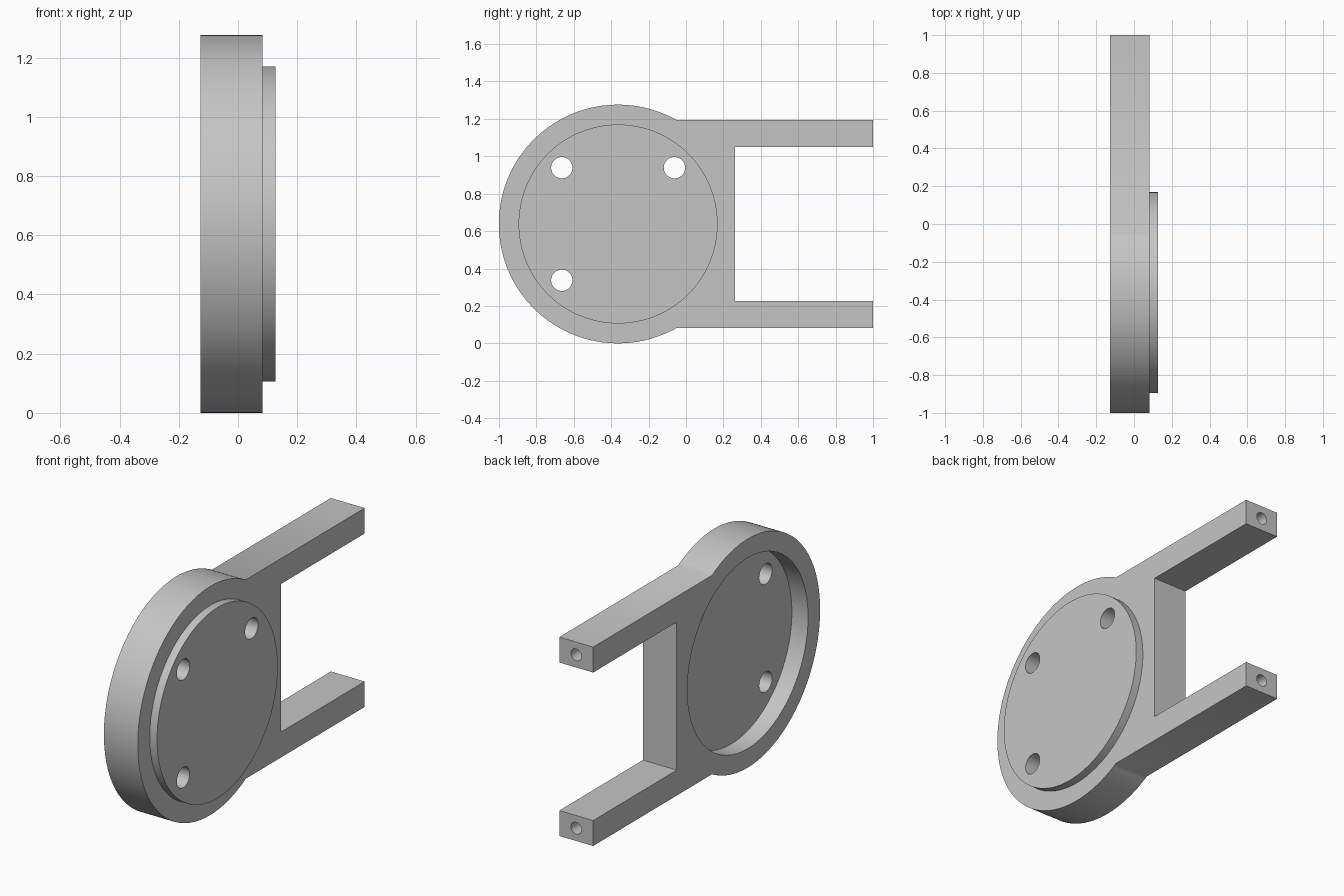
import bpy, bmesh, math
from mathutils import Matrix

if "Cube" in bpy.data.objects:
    bpy.data.objects.remove(bpy.data.objects["Cube"])

# Main dimensions
CY, CZ, R = -0.363, 0.638, 0.638       # disc centre and radius
X_BACK, X_FACE, X_BOSS = -0.127, 0.082, 0.127
X_MID = (X_BACK + X_FACE) / 2
BOSS_R = 0.532
RECESS_DEPTH = 0.1
ARM_OUT, ARM_IN = 0.555, 0.413         # arm faces, measured from the centre height
Y_WEB, Y_END = 0.263, 1.0

grey = bpy.data.materials.new("light grey")
grey.use_nodes = True
colour = (0.56, 0.56, 0.56, 1)
grey.diffuse_color = colour
grey.node_tree.nodes["Principled BSDF"].inputs["Base Color"].default_value = colour


def finish(bm, name):
    bmesh.ops.recalc_face_normals(bm, faces=bm.faces)
    mesh = bpy.data.meshes.new(name)
    bm.to_mesh(mesh)
    bm.free()
    mesh.materials.append(grey)
    obj = bpy.data.objects.new(name, mesh)
    bpy.context.collection.objects.link(obj)
    return obj


def cylinder(name, axis, start, end, radius, centre, sides):
    """Cylinder along X or Y; centre holds the other two coordinates."""
    bm = bmesh.new()
    bmesh.ops.create_cone(bm, cap_ends=True, segments=sides, radius1=radius,
                          radius2=radius, depth=end - start)
    mid = (start + end) / 2
    if axis == 'X':
        place = Matrix.Translation((mid, *centre)) @ Matrix.Rotation(math.pi / 2, 4, 'Y')
    else:
        place = Matrix.Translation((centre[0], mid, centre[1])) @ Matrix.Rotation(math.pi / 2, 4, 'X')
    bm.transform(place)
    return finish(bm, name)


def combine(target, tool, operation):
    """Apply a boolean and remove the tool object."""
    tool.hide_render = True
    mod = target.modifiers.new(operation, 'BOOLEAN')
    mod.operation = operation
    mod.solver = 'EXACT'
    mod.object = tool
    bpy.context.view_layer.objects.active = target
    bpy.ops.object.modifier_apply(modifier=mod.name)
    bpy.data.objects.remove(tool)


# Bracket outline: round disc running into a two-armed fork
join = math.asin(ARM_OUT / R)
steps = 120
outline = []
for i in range(steps + 1):
    a = join + (2 * math.pi - 2 * join) * i / steps
    outline.append((CY + R * math.cos(a), CZ + R * math.sin(a)))
fork = [(Y_END, -ARM_OUT), (Y_END, -ARM_IN), (Y_WEB, -ARM_IN)]
outline += [(y, CZ + z) for y, z in fork]
outline += [(y, CZ - z) for y, z in reversed(fork)]

bm = bmesh.new()
face = bm.faces.new([bm.verts.new((X_BACK, y, z)) for y, z in outline])
side = bmesh.ops.extrude_face_region(bm, geom=[face])["geom"]
bmesh.ops.translate(bm, vec=(X_FACE - X_BACK, 0, 0),
                    verts=[v for v in side if isinstance(v, bmesh.types.BMVert)])
bracket = finish(bm, "fork_bracket")

# Raised round boss on one side, shallow round recess on the other
combine(bracket, cylinder("boss", 'X', X_MID + 0.05, X_BOSS, BOSS_R, (CY, CZ), 128), 'UNION')
combine(bracket, cylinder("recess", 'X', X_BACK - 0.1, X_BACK + RECESS_DEPTH,
                          BOSS_R, (CY, CZ), 128), 'DIFFERENCE')

# Four bolt holes through the disc
for sy in (-1, 1):
    for sz in (-1, 1):
        hole = cylinder("bolt_hole", 'X', -0.4, 0.4, 0.057,
                        (CY + sy * 0.301, CZ + sz * 0.301), 40)
        combine(bracket, hole, 'DIFFERENCE')

# Blind screw hole in the end of each arm
for sz in (-1, 1):
    hole = cylinder("screw_hole", 'Y', Y_END - 0.25, Y_END + 0.1, 0.033,
                    (X_MID, CZ + sz * (ARM_OUT + ARM_IN) / 2), 32)
    combine(bracket, hole, 'DIFFERENCE')

# Smooth curved walls, keep rims sharp
bpy.ops.object.select_all(action='DESELECT')
bracket.select_set(True)
bpy.context.view_layer.objects.active = bracket
bpy.ops.object.shade_smooth_by_angle(angle=math.radians(30))
